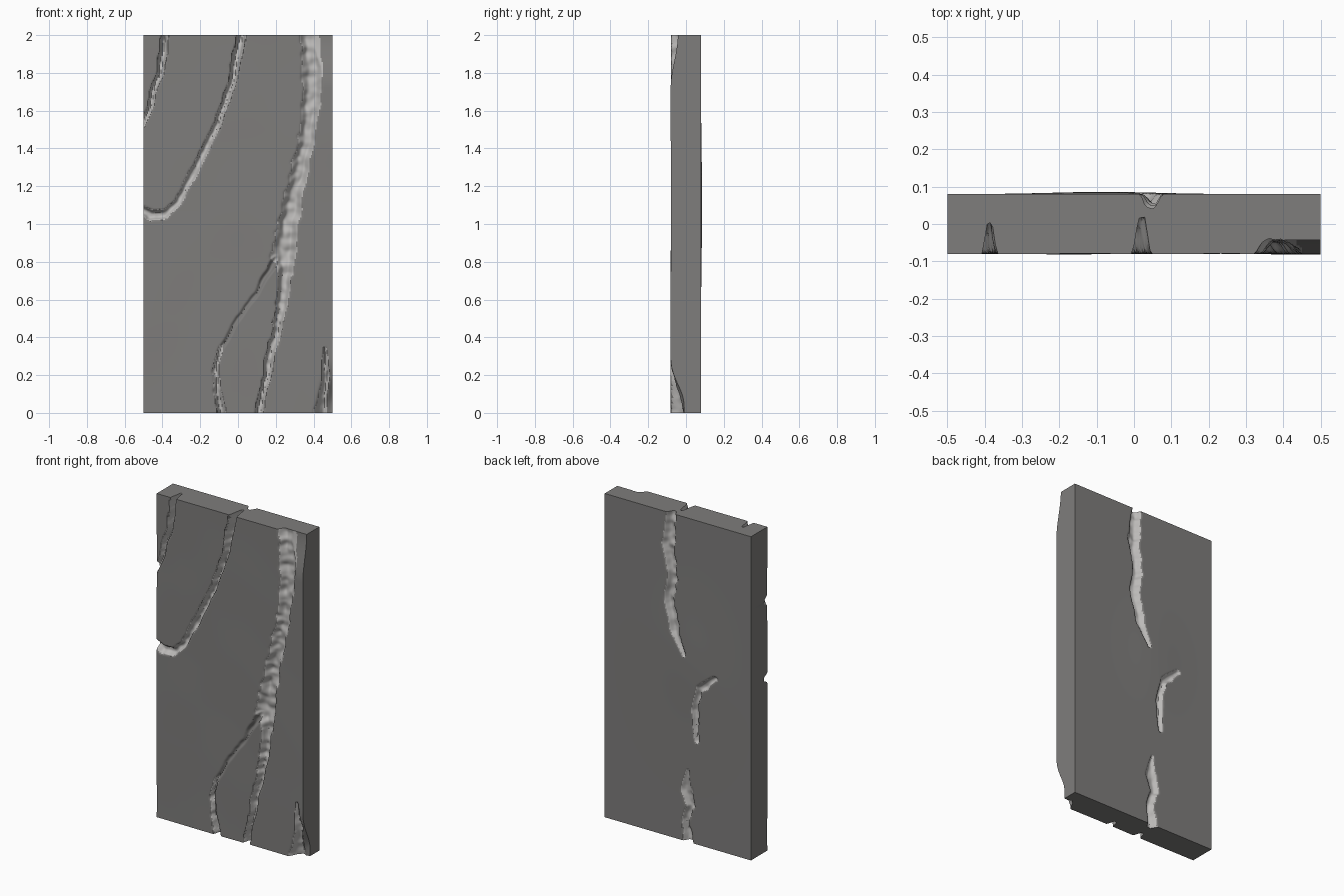
import bpy, bmesh, math
from mathutils import Vector, noise

if "Cube" in bpy.data.objects:
    bpy.data.objects.remove(bpy.data.objects["Cube"])

W, T, H = 0.5, 0.08, 2.0      # half width, half thickness, height
NX, NZ = 140, 280

# cracks: points are (x, z, half width, depth)
left_crack = [(-.385, 2, .022, .085), (-.41, 1.82, .02, .05), (-.455, 1.66, .016, .03), (-.51, 1.53, .016, .025)]
arc_crack = [(.022, 2, .028, .11), (.0, 1.9, .026, .07), (-.035, 1.74, .025, .05), (-.09, 1.58, .022, .04),
             (-.16, 1.42, .022, .035), (-.255, 1.235, .025, .035), (-.32, 1.115, .022, .03),
             (-.39, 1.05, .028, .03), (-.46, 1.045, .03, .035), (-.51, 1.08, .025, .03)]
wide_crack = [(.38, 2, .056, .045), (.395, 1.74, .06, .035), (.365, 1.45, .045, .035), (.315, 1.235, .052, .04),
              (.27, 1.02, .06, .045), (.245, .84, .07, .045), (.25, .75, .05, .045)]
lower_crack = [(.25, .76, .04, .045), (.23, .55, .032, .04), (.18, .33, .025, .04), (.14, .15, .022, .04), (.11, 0, .022, .05)]
hair_crack = [(.21, .82, .022, .03), (.09, .63, .014, .012), (-.02, .47, .013, .012), (-.09, .345, .013, .014)]
hair_foot = [(-.09, .345, .012, .014), (-.12, .23, .018, .025), (-.112, .12, .018, .03), (-.085, 0, .025, .05)]
corner_crack = [(.46, .34, .008, .015), (.465, .2, .022, .03), (.44, 0, .035, .03)]
back_upper = [(.045, 2, .035, .035), (.065, 1.79, .05, .03), (.04, 1.64, .035, .035), (.055, 1.46, .042, .03),
              (.02, 1.28, .035, .025), (-.04, 1.15, .014, .015)]
back_middle = [(-.255, 1.055, .018, .015), (-.15, .965, .028, .022), (-.116, .82, .026, .025), (-.125, .636, .014, .015)]
back_lower = [(-.07, .44, .01, .01), (-.06, .31, .045, .02), (-.085, .22, .03, .025), (-.06, .13, .032, .03), (-.07, 0, .035, .04)]

# (path, coloured pale or not)
FRONT = [(left_crack, True), (arc_crack, True), (wide_crack, True), (lower_crack, True),
         (hair_crack, False), (hair_foot, True), (corner_crack, True)]
BACK = [(back_upper, True), (back_middle, True), (back_lower, True)]


def ease(t):
    t = max(0.0, min(1.0, t))
    return t * t * (3 - 2 * t)


def carve(x, z, cracks):
    """Depth at a point, and how strongly it is pale crack surface."""
    depth, pale = 0.0, 0.0
    wob = noise.noise(Vector((x * 9, z * 9, 3.1)))
    fine = noise.noise(Vector((x * 25, z * 25, 7.7)))
    px, pz = x + .012 * wob + .004 * fine, z
    for path, light in cracks:
        for a, b in zip(path, path[1:]):
            if not (b[1] - .1 < pz < a[1] + .1 or a[1] - .1 < pz < b[1] + .1):
                continue
            dx, dz = b[0] - a[0], b[1] - a[1]
            t = max(0, min(1, ((px - a[0]) * dx + (pz - a[1]) * dz) / (dx * dx + dz * dz)))
            d = math.hypot(px - a[0] - t * dx, pz - a[1] - t * dz)
            w = (a[2] + (b[2] - a[2]) * t) * (1 + .25 * fine)
            if d < w:
                k = 1 - d / w
                depth = max(depth, (a[3] + (b[3] - a[3]) * t) * ease(k * 1.35) * (1 + .25 * fine))
                if light:
                    pale = max(pale, k)
    return depth, pale


def front_surface(x, z):
    d, pale = carve(x, z, FRONT)
    # worn upper right corner strip
    worn = .038 * ease((z - 1.72) / .28) * ease((x - .36) / .05)
    # broken lower right corner
    chip = .07 * ease((x - .39 - z * .22) / .1) * ease((.3 - z) / .25)
    wave = .0025 * noise.noise(Vector((x * 3, z * 2, 0)))
    return -T + max(d, worn) + chip + wave, pale


def back_surface(x, z):
    d, pale = carve(x, z, BACK)
    bulge = .006 * math.exp(-((x + .08) / .2) ** 2 - ((z - 1.1) / .3) ** 2)
    return T - d + bulge, pale


bm = bmesh.new()


def sheet(surface, flip):
    rows = []
    pale = {}
    for j in range(NZ + 1):
        row = []
        for i in range(NX + 1):
            x, z = -W + 2 * W * i / NX, H * j / NZ
            y, p = surface(x, z)
            v = bm.verts.new((x, y, z))
            pale[v] = p
            row.append(v)
        rows.append(row)
    for j in range(NZ):
        for i in range(NX):
            q = [rows[j][i], rows[j][i + 1], rows[j + 1][i + 1], rows[j + 1][i]]
            f = bm.faces.new(q[::-1] if flip else q)
            f.smooth = True
            f.material_index = 1 if sum(pale[v] for v in q) / 4 > .12 else 0
    return rows


front = sheet(front_surface, False)
back = sheet(back_surface, True)


# side walls joining the two sheets
def border(r):
    return r[0] + [row[-1] for row in r[1:]] + r[-1][-2::-1] + [row[0] for row in r[-2:0:-1]]


fb, bb = border(front), border(back)
for k in range(len(fb)):
    n = (k + 1) % len(fb)
    bm.faces.new((fb[n], fb[k], bb[k], bb[n]))
bmesh.ops.recalc_face_normals(bm, faces=bm.faces)

mesh = bpy.data.meshes.new("stone_slab")
bm.to_mesh(mesh)
bm.free()
for name, c in (("dark_stone", (.21, .205, .2, 1)), ("pale_crack_stone", (.5, .49, .48, 1))):
    m = bpy.data.materials.new(name)
    m.diffuse_color = c
    m.use_nodes = True
    m.node_tree.nodes["Principled BSDF"].inputs["Base Color"].default_value = m.diffuse_color
    mesh.materials.append(m)
slab = bpy.data.objects.new("stone_slab", mesh)
bpy.context.collection.objects.link(slab)
bpy.context.view_layer.objects.active = slab
slab.select_set(True)
bpy.ops.object.shade_smooth_by_angle(angle=math.radians(50))
